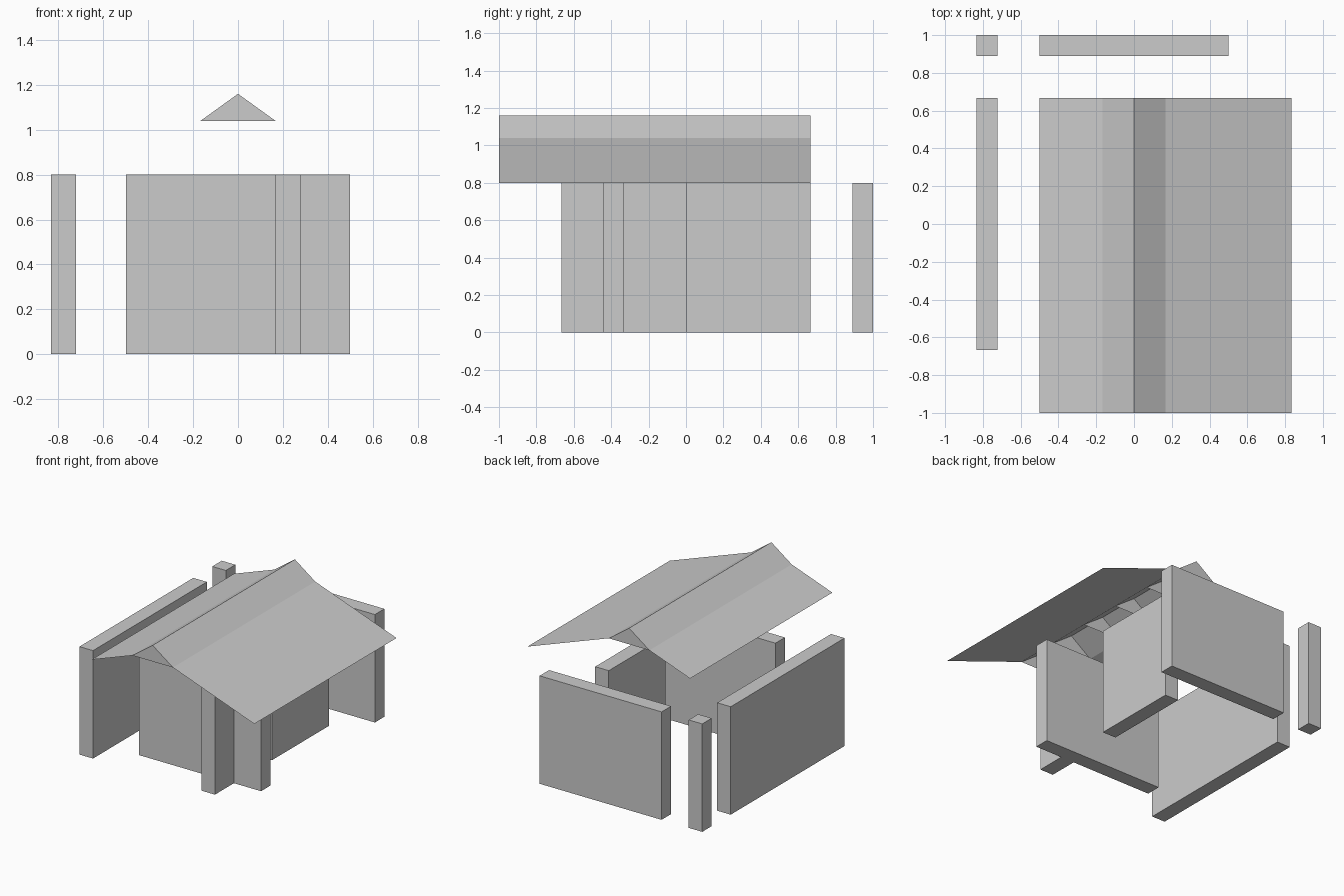
import bpy

if "Cube" in bpy.data.objects:
    bpy.data.objects.remove(bpy.data.objects["Cube"])

T = 1 / 3        # plan grid cell
W = T / 3        # wall thickness
H = 0.8          # wall height


def mesh_object(name, verts, faces):
    mesh = bpy.data.meshes.new(name)
    mesh.from_pydata(verts, [], faces)
    mesh.update()
    obj = bpy.data.objects.new(name, mesh)
    bpy.context.collection.objects.link(obj)
    return obj


def wall(name, x0, x1, y0, y1):
    bpy.ops.mesh.primitive_cube_add(size=1, location=((x0 + x1) / 2, (y0 + y1) / 2, H / 2))
    obj = bpy.context.object
    obj.name = name
    obj.scale = (x1 - x0, y1 - y0, H)


# Walls and corner post
wall("left_wall", -2.5 * T, -2.5 * T + W, -2 * T, 2 * T)
wall("back_wall", -0.5, 0.5, 1 - W, 1)
wall("corner_post", -2.5 * T, -2.5 * T + W, 1 - W, 1)
wall("front_wall", -0.5, 0.5, -T - W, -T)
wall("front_stub_wall", T / 2, T / 2 + W, -2 * T, -T - W)
wall("inner_wall", T / 2, T / 2 + W, 0, 2 * T)

# Thin roof sheet: cross-section swept from front to back
profile = [(-1.5 * T, 0.92), (-T / 2, 1.04), (0, 1.16), (T / 2, 1.04), (2.5 * T, 0.8)]
n = len(profile)
verts = [(x, y, z) for y in (-1, 2 * T) for x, z in profile]
mesh_object("roof", verts, [(i, i + 1, n + i + 1, n + i) for i in range(n - 1)])

# Ridge gable triangles at every cell boundary
for k in range(6):
    y = -1 + k * T
    tri = [(x, y, z) for x, z in profile[1:4]]
    mesh_object(f"ridge_gable_{k + 1}", tri, [(0, 2, 1) if k < 5 else (0, 1, 2)])
